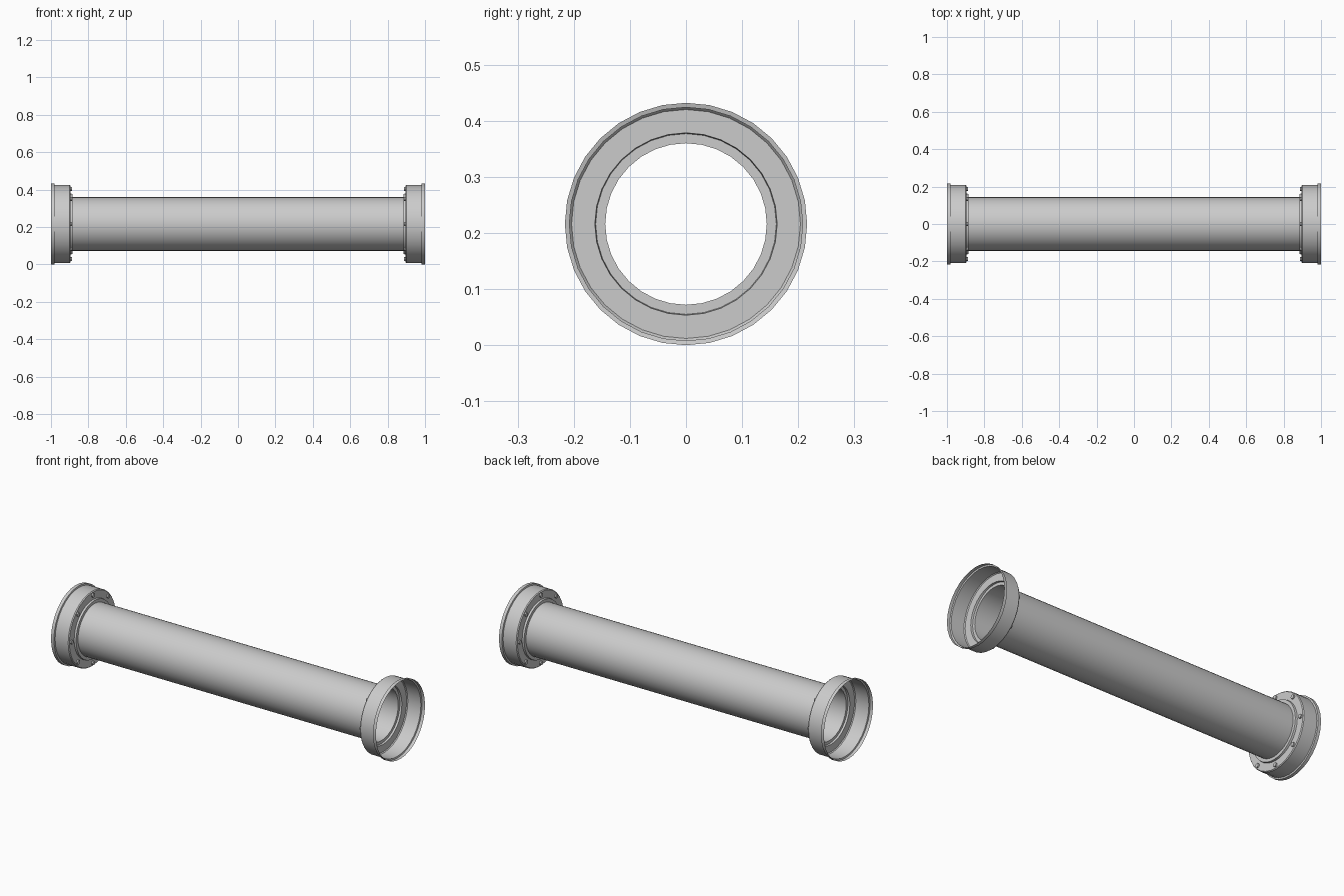
import bpy, bmesh
from math import sin, cos, pi, radians
from mathutils import Matrix, Vector

if "Cube" in bpy.data.objects:
    bpy.data.objects.remove(bpy.data.objects["Cube"])

SIDES = 32
AXIS_Z = 0.216


def finish(bm, name):
    bmesh.ops.recalc_face_normals(bm, faces=bm.faces)
    mesh = bpy.data.meshes.new(name)
    bm.to_mesh(mesh)
    bm.free()
    ob = bpy.data.objects.new(name, mesh)
    bpy.context.collection.objects.link(ob)
    bpy.ops.object.select_all(action='DESELECT')
    ob.select_set(True)
    bpy.context.view_layer.objects.active = ob
    bpy.ops.object.shade_smooth_by_angle(angle=radians(30))
    return ob


def lathe(name, profile):
    """Revolve an open (x, radius) profile around the pipe axis."""
    bm = bmesh.new()
    rings = []
    for x, r in profile:
        rings.append([bm.verts.new((x, r * sin(2 * pi * i / SIDES),
                                    AXIS_Z + r * cos(2 * pi * i / SIDES)))
                      for i in range(SIDES)])
    for a, b in zip(rings, rings[1:]):
        for i in range(SIDES):
            j = (i + 1) % SIDES
            bm.faces.new((a[i], a[j], b[j], b[i]))
    return finish(bm, name)


# Long thin-walled pipe
lathe("pipe", [(-0.885, 0.144), (0.885, 0.144)])

for side, s in (("left", -1), ("right", 1)):
    # Sheet flange cup: wide lip, wall, floor and stepped collar
    cup = [(1.0, 0.216), (0.982, 0.216), (0.98, 0.208), (0.9, 0.208),
           (0.895, 0.204), (0.895, 0.1625), (0.884, 0.161), (0.884, 0.144)]
    lathe(side + "_flange_cup", [(s * x, r) for x, r in cup])

    # Eight bolt heads on the inward face of the flange
    bm = bmesh.new()
    for i in range(8):
        a = i * pi / 4
        pos = Vector((s * 0.891, 0.188 * sin(a), AXIS_Z + 0.188 * cos(a)))
        bmesh.ops.create_cone(bm, cap_ends=True, segments=12, radius1=0.011,
                              radius2=0.011, depth=0.008,
                              matrix=Matrix.Translation(pos) @ Matrix.Rotation(pi / 2, 4, 'Y'))
    finish(bm, side + "_flange_bolts")
